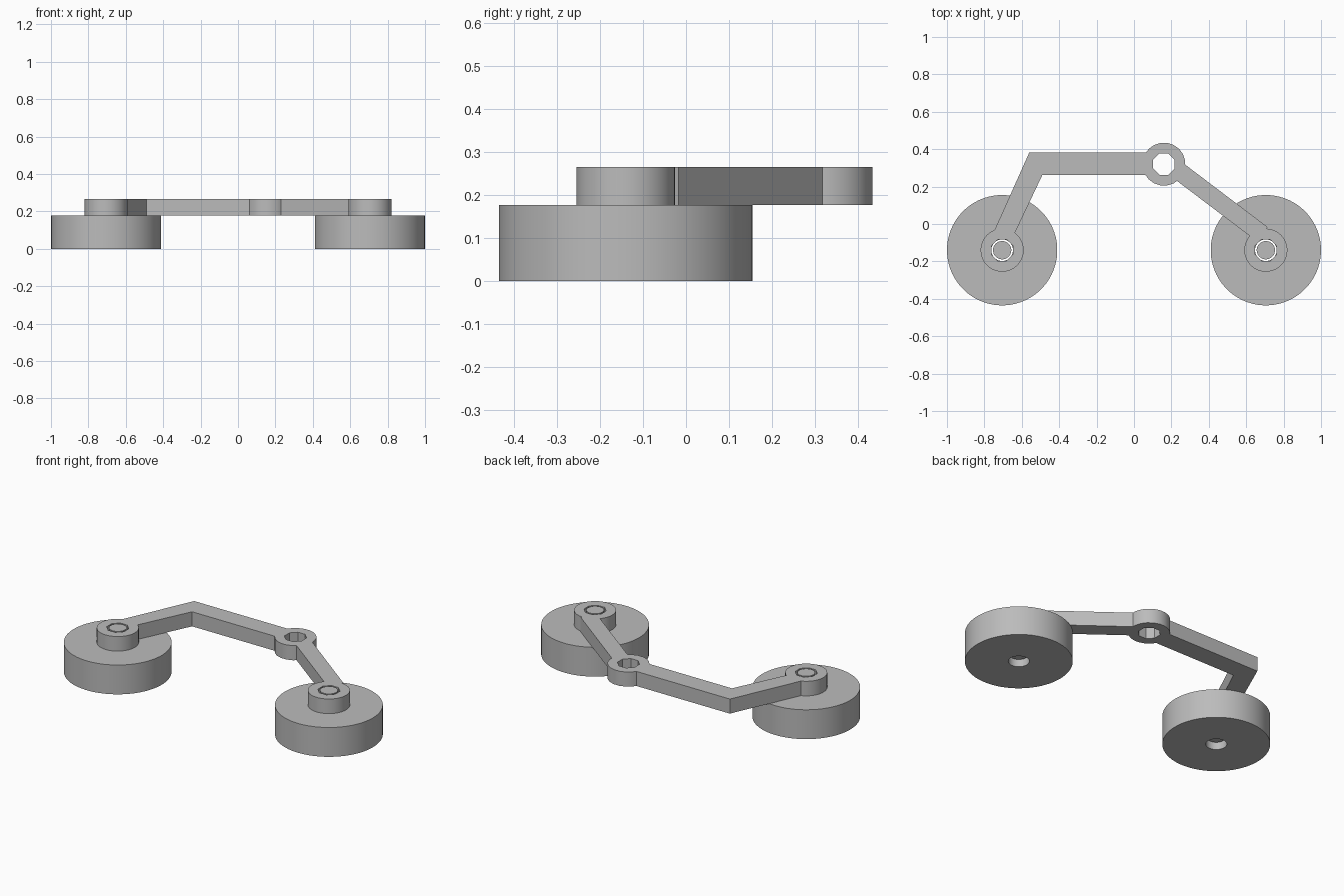
import bpy, bmesh, math
from mathutils import Matrix

cube = bpy.data.objects.get("Cube")
if cube:
    bpy.data.objects.remove(cube, do_unlink=True)

grey = bpy.data.materials.new("plain grey")
grey.use_nodes = True
colour = (0.5, 0.5, 0.5, 1)
grey.diffuse_color = colour
grey.node_tree.nodes["Principled BSDF"].inputs["Base Color"].default_value = colour

WHEEL_TOP, ARM_TOP = 0.177, 0.265
WHEELS = {"right": (-0.705, -0.14), "left": (0.705, -0.14)}
HUB = (0.16, 0.32)


def make_object(name, bm):
    mesh = bpy.data.meshes.new(name)
    bmesh.ops.recalc_face_normals(bm, faces=bm.faces[:])
    bm.to_mesh(mesh)
    bm.free()
    mesh.materials.append(grey)
    obj = bpy.data.objects.new(name, mesh)
    bpy.context.collection.objects.link(obj)
    return obj


def disc(name, centre, radius, z0, z1, sides=64):
    bm = bmesh.new()
    place = (Matrix.Translation((*centre, (z0 + z1) / 2))
             @ Matrix.Rotation(math.pi / sides, 4, 'Z'))
    bmesh.ops.create_cone(bm, cap_ends=True, segments=sides, radius1=radius,
                          radius2=radius, depth=z1 - z0, matrix=place)
    return make_object(name, bm)


def plate(name, outline, z0, z1):
    bm = bmesh.new()
    face = bm.faces.new([bm.verts.new((x, y, z0)) for x, y in outline])
    top = bmesh.ops.extrude_face_region(bm, geom=[face])["geom"]
    bmesh.ops.translate(bm, vec=(0, 0, z1 - z0),
                        verts=[v for v in top if isinstance(v, bmesh.types.BMVert)])
    return make_object(name, bm)


def combine(target, tool, operation):
    mod = target.modifiers.new("combine", 'BOOLEAN')
    mod.operation, mod.object, mod.solver = operation, tool, 'EXACT'
    bpy.context.view_layer.objects.active = target
    bpy.ops.object.modifier_apply(modifier=mod.name)
    bpy.data.objects.remove(tool, do_unlink=True)


def smooth(obj):
    bpy.ops.object.select_all(action='DESELECT')
    obj.select_set(True)
    bpy.context.view_layer.objects.active = obj
    bpy.ops.object.shade_smooth_by_angle(angle=math.radians(30))


# Wheels with a round bore, and a loose pin through each
for side, centre in WHEELS.items():
    wheel = disc(side + "_wheel", centre, 0.295, 0, WHEEL_TOP)
    combine(wheel, disc("bore", centre, 0.058, -0.1, 0.3, 32), 'DIFFERENCE')
    pin = disc(side + "_pin", centre, 0.049, 0.04, ARM_TOP, 32)
    smooth(wheel)
    smooth(pin)

# Bent linkage: cranked right bar and straight left bar
linkage = plate("linkage", [(-0.76, -0.065), (-0.56, 0.382), (0.13, 0.382), (0.13, 0.262),
                            (-0.49, 0.262), (-0.652, -0.08)], WHEEL_TOP, ARM_TOP)
left_bar = plate("left_bar", [(0.27, 0.32), (0.715, -0.017), (0.64, -0.08), (0.2, 0.253)],
                 WHEEL_TOP, ARM_TOP)

# Round bosses joined to the bars, then octagonal holes
bosses = [disc("boss", c, 0.115, WHEEL_TOP, ARM_TOP, n)
          for c, n in ((HUB, 20), *((w, 48) for w in WHEELS.values()))]
for part in (bosses[0], left_bar, *bosses[1:]):
    combine(linkage, part, 'UNION')
for centre in (HUB, *WHEELS.values()):
    combine(linkage, disc("hole", centre, 0.062, 0.1, 0.4, 8), 'DIFFERENCE')
smooth(linkage)
